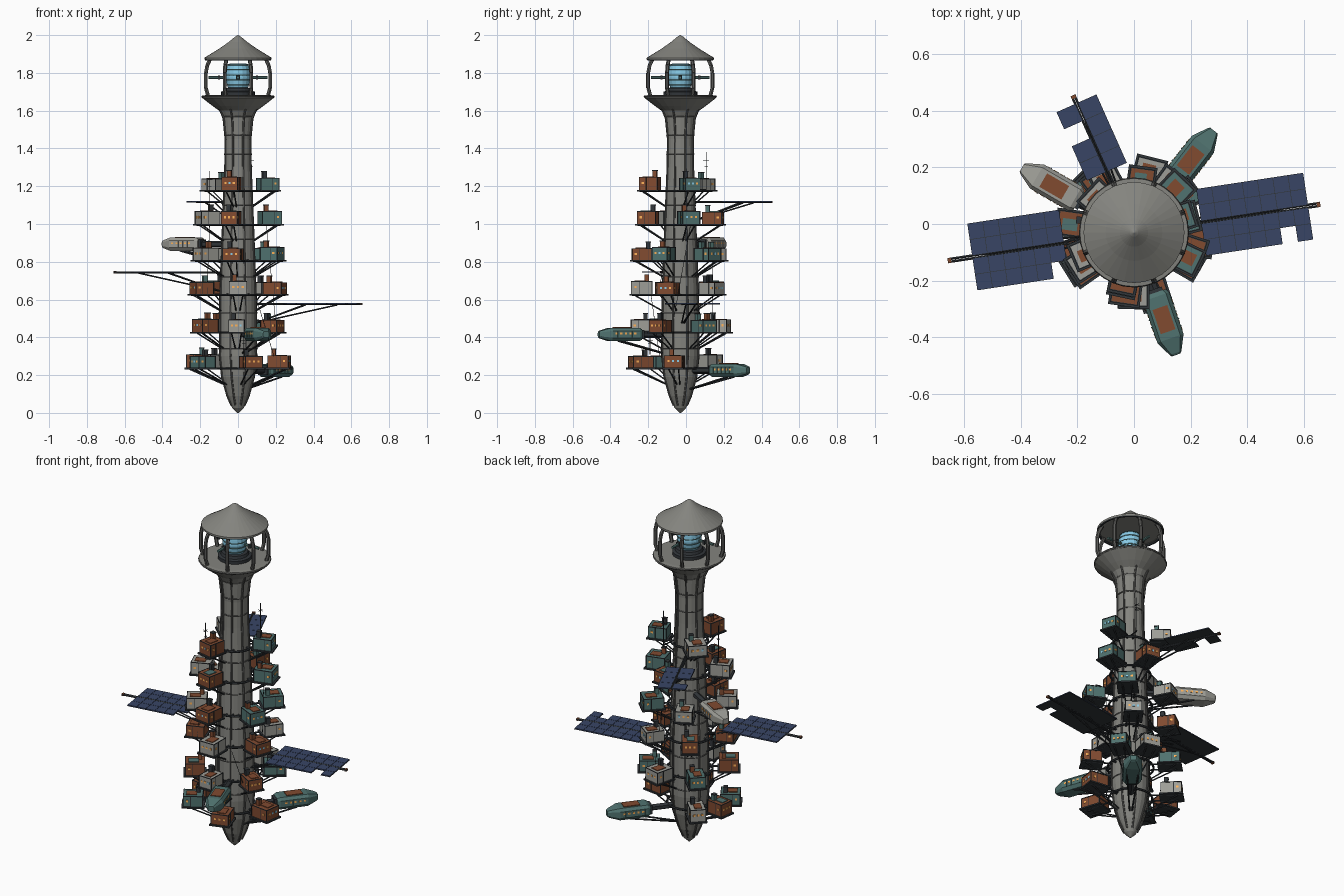
import bpy, bmesh, math, random
from mathutils import Matrix, Vector

if "Cube" in bpy.data.objects:
    bpy.data.objects.remove(bpy.data.objects["Cube"])

random.seed(4)
CY = -0.03                      # tower axis sits slightly in front of the origin
COL = dict(stone=(.23, .23, .21), rib=(.1, .1, .095), dark=(.03, .035, .04), rust=(.22, .07, .03), teal=(.08, .17, .16),
           pale=(.34, .34, .31), cell=(.04, .06, .13), glow=(.25, .6, .8), amber=(1, .45, .1))
mats = {}
for k, c in COL.items():
    mats[k] = bpy.data.materials.new(k)
    mats[k].diffuse_color = (*c, 1)
parts = {}


def part(name, mat):
    return parts.setdefault((name, mat), bmesh.new())


def at(a, r, z):
    """Frame at angle a (deg): local x points outward, y tangential."""
    return Matrix.Translation((0, CY, 0)) @ Matrix.Rotation(math.radians(a), 4, 'Z') @ Matrix.Translation((r, 0, z))


def box(bm, m, size, off=(0, 0, 0)):
    bmesh.ops.create_cube(bm, size=1, matrix=m @ Matrix.Translation(off) @ Matrix.Diagonal((*size, 1)))


def rod(bm, p, q, r, n=6):
    p, q = Vector(p), Vector(q)
    m = Matrix.Translation((p + q) / 2) @ (q - p).to_track_quat('Z', 'Y').to_matrix().to_4x4()
    bmesh.ops.create_cone(bm, cap_ends=True, segments=n, radius1=r, radius2=r, depth=(q - p).length, matrix=m)


def path(bm, a, pts, r):
    """Rods through (radius, z) points in the radial plane at angle a."""
    w = [at(a, x, z).translation for x, z in pts]
    for p, q in zip(w, w[1:]):
        rod(bm, p, q, r)


def loft(bm, rings):
    rows = [[bm.verts.new(p) for p in ring] for ring in rings]
    n = len(rows[0])
    for u, v in zip(rows, rows[1:]):
        for i in range(n):
            bm.faces.new((u[i], u[(i + 1) % n], v[(i + 1) % n], v[i]))
    bm.faces.new(rows[0][::-1])
    bm.faces.new(rows[-1])


def lathe(bm, prof, n=24):
    loft(bm, [[at(360 * i / n, r, z).translation for i in range(n)] for r, z in prof])


def ring(bm, r, z, t, n=32):
    rows = [[bm.verts.new(at(360 * i / n, r, z) @ Vector((t * math.cos(k * math.pi / 3), 0, t * math.sin(k * math.pi / 3))))
             for k in range(6)] for i in range(n)]
    for i in range(n):
        u, v = rows[i], rows[(i + 1) % n]
        for k in range(6):
            bm.faces.new((u[k], v[k], v[(k + 1) % 6], u[(k + 1) % 6]))


# Tower shaft with flared lantern deck
SHAFT = [(.004, 0), (.03, .025), (.06, .09), (.09, .19), (.102, .3), (.1, .6), (.085, 1.0), (.072, 1.3),
         (.07, 1.45), (.078, 1.56)]
lathe(part("tower_shaft", "stone"), SHAFT + [(.1, 1.6), (.135, 1.625), (.18, 1.66), (.19, 1.668), (.19, 1.68), (.17, 1.682)])


def shaft_r(z):
    for (r0, z0), (r1, z1) in zip(SHAFT, SHAFT[1:]):
        if z0 <= z <= z1:
            return r0 + (r1 - r0) * (z - z0) / (z1 - z0)
    return .08


for i in range(8):
    path(part("tower_ribs", "rib"), 45 * i + 22.5, [(shaft_r(z) + .001, z) for z in (.04, .09, .19, .3, .6, 1.0, 1.3, 1.45)]
         + [(.083, 1.56), (.105, 1.61)], .006)
for z in (.34, .53, .72, .92, 1.1, 1.37, 1.47, 1.57):
    ring(part("tower_bands", "rib"), shaft_r(z), z, .004)
ring(part("deck_rim", "rib"), .188, 1.674, .006)

# Lantern cage, roof and lamp
cage = part("lantern_cage", "dark")
for i in range(8):
    path(part("lantern_posts", "rib"), 45 * i + 22.5,
         [(.172, 1.68), (.184, 1.72), (.184, 1.8), (.176, 1.84), (.158, 1.876)], .0105)
ring(cage, .17, 1.872, .007)
lathe(part("roof", "stone"), [(.165, 1.88), (.178, 1.87), (.178, 1.88), (.1, 1.928), (.05, 1.963), (.015, 1.992), (.002, 2)], 32)
lathe(cage, [(.09, 1.68), (.09, 1.7), (.075, 1.705), (.07, 1.72), (.05, 1.722)])
lathe(part("lamp", "glow"), [(.05, 1.715), (.058, 1.735), (.066, 1.775), (.063, 1.81), (.055, 1.845), (.04, 1.85)], 16)
for z, r in ((1.735, .059), (1.762, .064), (1.79, .065), (1.818, .061), (1.843, .056)):
    ring(part("lamp_bands", "teal"), r, z, .003, 16)
for i in range(4):
    path(part("lamp_arms", "teal"), 90 * i, [(.06, 1.775), (.155, 1.775)], .008)
    box(cage, at(90 * i, .1, 1.775), (.012, .02, .022))

# Habitat levels: (floor z, box centre radius, [(angle, colour), ...])
LEVELS = [
    (1.175, .165, [(18, "teal"), (137, "pale"), (258, "rust")]),
    (.995, .175, [(15, "teal"), (82, "rust"), (203, "pale"), (258, "rust")]),
    (.805, .2, [(262, "rust"), (334, "teal"), (46, "teal"), (118, "pale"), (212, "pale")]),
    (.625, .205, [(270, "pale"), (342, "rust"), (54, "pale"), (126, "rust"), (200, "rust")]),
    (.425, .21, [(268, "pale"), (330, "rust"), (36, "teal"), (76, "pale"), (135, "teal"), (215, "rust")]),
    (.235, .22, [(288, "rust"), (352, "rust"), (135, "pale"), (172, "rust"), (212, "teal")]),
]
deck, strut = part("platforms", "dark"), part("platform_struts", "dark")
for z, rc, mods in LEVELS:
    rt = shaft_r(z)
    ring(deck, rt + .022, z, .006)
    for k in range(6):
        path(deck, 60 * k, [(rt - .01, z), (rt + .022, z)], .006)
    for a, col in mods:
        m = at(a, rc, z)
        d, w, h = random.uniform(.095, .11), random.uniform(.08, .1), random.uniform(.06, .07)
        box(deck, m, (d + .02, w + .018, .008))
        for s in (-1, 1):
            path(strut, a + 6 * s, [(shaft_r(z - .085) - .005, z - .085), (rc + .035, z - .004)], .004)
            rod(strut, m @ Vector((-rc + rt, .03 * s, 0)), m @ Vector((.05, .03 * s, 0)), .005)
        box(part("habitat_boxes_" + col, col), m, (d, w, h), (0, 0, .004 + h / 2))
        # frame edges, seams, roof patch, vent stack and windows
        trim = part("habitat_trim", "dark")
        for sy in (-1, 1):
            for sx in (-1, 1):
                box(trim, m, (.004, .004, h), (sx * d / 2, sy * w / 2, .004 + h / 2))
            box(trim, m, (d + .004, .004, .004), (0, sy * w / 2, h + .003))
            box(trim, m, (.004, w + .004, .004), (sy * d / 2, 0, h + .003))
            box(trim, m, (.003, .004, h), (d * .12, sy * w / 2, .004 + h / 2))
        patch = "teal" if col == "rust" and random.random() < .3 else "rust"
        box(part("roof_patches_" + patch, patch), m, (d * .55, w * .5, .004), (.008, .004, h + .006))
        stack = random.choice(("dark", "rust", "teal"))
        box(part("vent_stacks_" + stack, stack), m, (.022, .022, .034), (-d * .25, -w * .2, h + .02))
        box(trim, m, (.025, .025, .005), (-d * .25, -w * .2, h + .038))
        for k in (-1, 0, 1):
            box(part("habitat_windows", "glow" if random.random() < .25 else "amber"), m, (.004, .011, .011),
                (d / 2, k * w * .27, h * .6))
        for s in (-1, 1):
            box(part("habitat_windows", "amber"), m, (.012, .004, .011), (d * .3, s * w / 2, h * .6))

# Docked ships: (angle, centre z, colour)
SECT = [(1, -.5), (1, .55), (.75, 1), (-.75, 1), (-1, .55), (-1, -.5), (-.7, -1), (.7, -1)]
for a, z, col in ((52, .225, "teal"), (150, .893, "pale"), (-71, .415, "teal")):
    m = at(a, 0, z)
    st = [(.225, .04, .028), (.24, .049, .035), (.395, .049, .035), (.45, .022, .02), (.457, .016, .015)]
    loft(part("ship_hulls_" + col, col), [[m @ Vector((x, w * p, h * q)) for p, q in SECT] for x, w, h in st])
    box(part("ship_roof_panels", "rust"), m, (.09, .055, .006), (.325, 0, .036))
    for s in (-1, 1):
        for k in range(5):
            box(part("ship_windows", "amber"), m, (.012, .004, .01), (.27 + .026 * k, s * .0485, .005))
            box(part("ship_ribs_" + col, col), m, (.005, .006, .034), (.257 + .027 * k, s * .049, 0))
        path(strut, a + 5 * s, [(shaft_r(max(z - .1, .08)) - .01, z - .1), (.34, z - .034)], .005)
    path(part("docking_arms", "dark"), a, [(.06, z), (.235, z)], .018)
    box(part("docking_arms", "dark"), m, (.02, .06, .05), (.222, 0, 0))

# Solar wings: angle, z, boom end, first radius, columns, cell length, rows per side, cell width, missing cells
WINGS = [(8.6, .576, .665, .24, 7, .0545, 2, .057, {(5, -2)}),
         (188.6, .744, .665, .25, 6, .0545, 2, .057, {(0, 2)}),
         (114, 1.116, .53, .235, 4, .066, 1, .072, {(2, 1)})]
for a, z, end, r0, nc, cl, rows, cw, missing in WINGS:
    boom = part("solar_booms", "dark")
    m = at(a, 0, z)
    for s in (-1, 1):
        rod(boom, m @ Vector((.06, s * .005, 0)), m @ Vector((end, s * .005, 0)), .005)
        path(boom, a + s * 4, [(shaft_r(z - .1) - .005, z - .1), (r0 + .12, z - .004)], .004)
    path(boom, a, [(shaft_r(z - .1) - .005, z - .1), (end * .8, z - .004)], .004)
    box(part("boom_tips", "rust"), m, (.012, .016, .012), (end - .006, 0, 0))
    for i in range(nc):
        x = r0 + cl * (i + .5)
        for j in [s * k for s in (-1, 1) for k in range(1, rows + 1)]:
            if (i, j) in missing:
                continue
            y = math.copysign(.005 + cw * (abs(j) - .5), j)
            box(part("solar_cells", "cell"), m, (cl - .002, cw - .002, .005), (x, y, .003))
            box(part("solar_backing", "dark"), m, (cl, cw, .002), (x, y, -.0005))

# Antennas and loose cables
ant = part("antennas", "dark")
for x, y, z0, z1 in ((.07, .107, 1.17, 1.38), (-.15, -.085, 1.05, 1.28), (.03, -.19, .31, .4)):
    rod(ant, (x, y, z0), (x, y, z1), .002)
    for s, l in ((.8, .016), (.65, .01)):
        z = z0 + (z1 - z0) * s
        rod(ant, (x - l, y, z), (x + l, y, z), .0015)
        rod(ant, (x, y - l, z), (x, y + l, z), .0015)
rod(ant, (.07, .107, 1.18), (.06, .04, 1.18), .004)
for a, r1, z1, b, r2, z2 in ((20, .16, 1.0, 350, .2, .5), (200, .16, 1.0, 215, .2, .63), (70, .18, .81, 60, .2, .48),
                             (300, .18, .63, 330, .22, .3)):
    rod(ant, at(a, r1, z1).translation, at(b, r2, z2).translation, .0015, 4)

# Turn every collected mesh into an object
for (name, mat), bm in parts.items():
    bmesh.ops.recalc_face_normals(bm, faces=bm.faces)
    me = bpy.data.meshes.new(name)
    bm.to_mesh(me)
    bm.free()
    me.materials.append(mats[mat])
    bpy.context.collection.objects.link(bpy.data.objects.new(name, me))

for m in bpy.data.materials:
    if m.users and not m.is_grease_pencil:
        m.use_nodes = True
        m.node_tree.nodes["Principled BSDF"].inputs["Base Color"].default_value = m.diffuse_color
